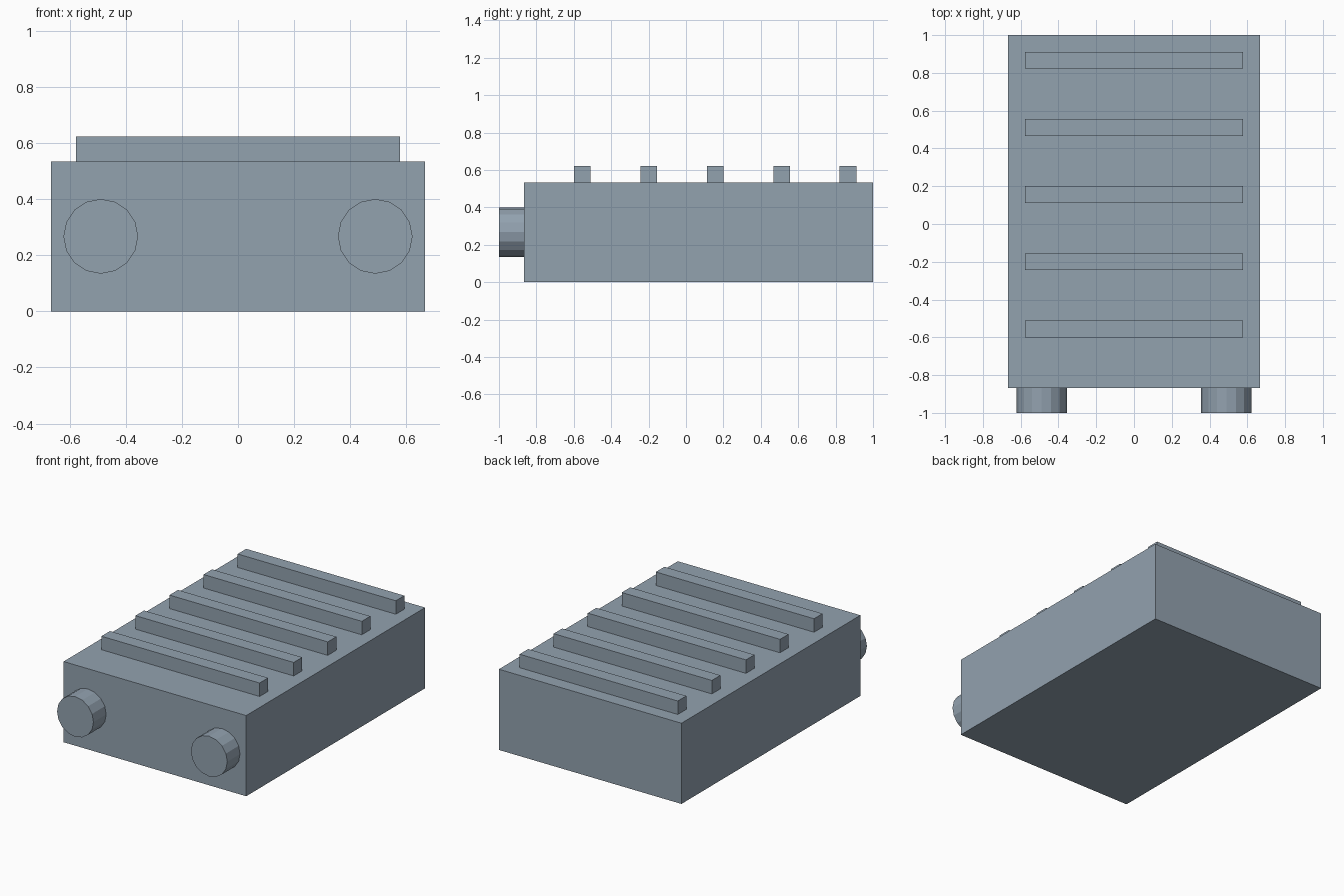
import bpy
import math

if "Cube" in bpy.data.objects:
    bpy.data.objects.remove(bpy.data.objects["Cube"])

# Blue-grey finish shared by all parts
finish = bpy.data.materials.new("blue_grey")
finish.diffuse_color = (0.29, 0.36, 0.43, 1)
finish.use_nodes = True
finish.node_tree.nodes["Principled BSDF"].inputs["Base Color"].default_value = finish.diffuse_color


def box(name, x, y, z):
    """Axis-aligned box from (min, max) ranges."""
    bpy.ops.mesh.primitive_cube_add(size=1, location=[sum(r) / 2 for r in (x, y, z)])
    ob = bpy.context.object
    ob.name = name
    ob.scale = [r[1] - r[0] for r in (x, y, z)]
    bpy.ops.object.transform_apply(location=False, rotation=False, scale=True)
    ob.data.materials.append(finish)
    return ob


BODY_FRONT, BODY_TOP = -0.867, 0.533

# Main block
box("body", (-0.667, 0.667), (BODY_FRONT, 1.0), (0, BODY_TOP))

# Five evenly spaced ribs across the top
for i in range(5):
    y = -0.5555 + i * 0.3555
    box(f"top_rib_{i + 1}", (-0.578, 0.578), (y - 0.0445, y + 0.0445),
        (BODY_TOP, 0.622))

# Pair of round stubs on the front face
for side, name in ((-1, "left"), (1, "right")):
    bpy.ops.mesh.primitive_cylinder_add(
        vertices=16, radius=0.133, depth=1.0 + BODY_FRONT,
        location=(side * 0.489, (BODY_FRONT - 1.0) / 2, 0.267),
        rotation=(math.pi / 2, 0, 0))
    stub = bpy.context.object
    stub.name = f"front_stub_{name}"
    stub.data.materials.append(finish)
